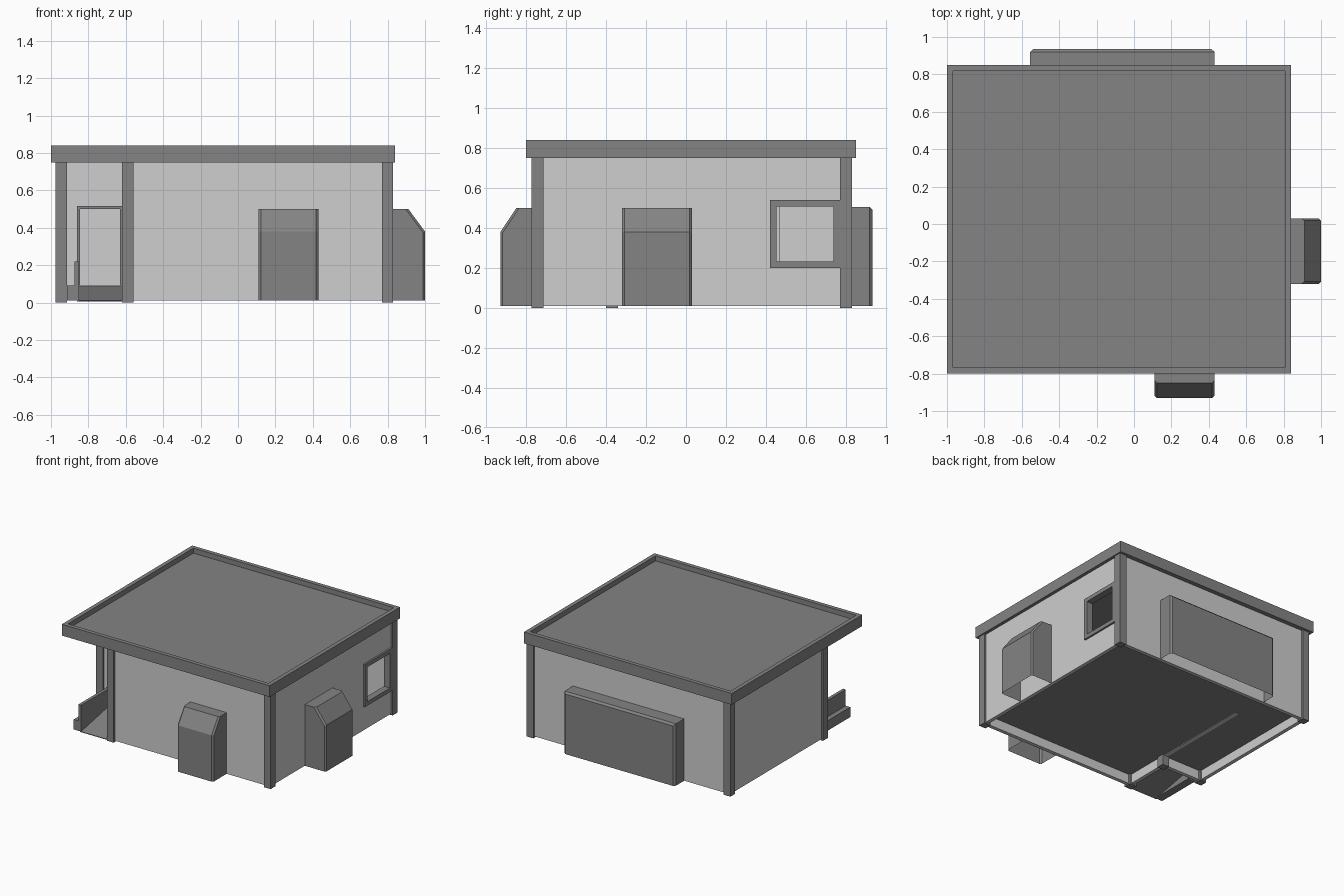
import bpy, bmesh, math
from mathutils import Matrix

if "Cube" in bpy.data.objects:
    bpy.data.objects.remove(bpy.data.objects["Cube"])


def material(name, v):
    m = bpy.data.materials.new(name)
    m.diffuse_color = (v, v, v, 1)
    m.use_nodes = True
    m.node_tree.nodes["Principled BSDF"].inputs["Base Color"].default_value = m.diffuse_color
    return m


GREY = material("mid grey trim", 0.23)
LIGHT = material("light grey wall", 0.62)


def finish(name, bm, mat):
    bmesh.ops.recalc_face_normals(bm, faces=bm.faces[:])
    me = bpy.data.meshes.new(name)
    bm.to_mesh(me)
    bm.free()
    ob = bpy.data.objects.new(name, me)
    bpy.context.collection.objects.link(ob)
    me.materials.append(mat)
    return ob


def add_box(bm, x0, x1, y0, y1, z0, z1):
    m = Matrix.Translation(((x0 + x1) / 2, (y0 + y1) / 2, (z0 + z1) / 2))
    m = m @ Matrix.Diagonal((x1 - x0, y1 - y0, z1 - z0, 1))
    return bmesh.ops.create_cube(bm, size=1, matrix=m)["verts"]


def box(name, mat, *dims):
    bm = bmesh.new()
    add_box(bm, *dims)
    return finish(name, bm, mat)


def cut(target, *dims):
    cutter = box("cutter", GREY, *dims)
    cutter.hide_render = True
    cutter.hide_viewport = True
    mod = target.modifiers.new("opening", "BOOLEAN")
    mod.operation = "DIFFERENCE"
    mod.solver = "EXACT"
    mod.object = cutter


def extrude_profile(name, mat, pts, a, b, axis, chamfer=0.0):
    """Extrude an (out, z) profile from a to b; axis 'x' or 'y' is the extrusion axis."""
    bm = bmesh.new()
    place = (lambda t, o, z: (t, o, z)) if axis == "x" else (lambda t, o, z: (o, t, z))
    face = bm.faces.new([bm.verts.new(place(a, o, z)) for o, z in pts])
    ext = bmesh.ops.extrude_face_region(bm, geom=[face])
    moved = [g for g in ext["geom"] if isinstance(g, bmesh.types.BMVert)]
    bmesh.ops.translate(bm, verts=moved, vec=place(b - a, 0, 0))
    if chamfer:
        # soften the outermost edges, then open the hollow underside
        k = 1 if axis == "x" else 0
        far = max(abs(o) for o, z in pts)
        top = max(z for o, z in pts)
        out = [e for e in bm.edges
               if max(abs(v.co[k]) for v in e.verts) > far - 1e-4
               and sum(v.co.z for v in e.verts) / 2 > 0.1
               and abs(e.verts[0].co[1 - k] - e.verts[1].co[1 - k]) < 1e-4]
        if len(pts) == 4:
            out = [e for e in bm.edges if all(abs(v.co[k]) > far - 1e-4 for v in e.verts)
                   and max(v.co.z for v in e.verts) > top - 1e-4]
        bmesh.ops.bevel(bm, geom=out, offset=chamfer, segments=1, affect="EDGES")
        bmesh.ops.recalc_face_normals(bm, faces=bm.faces[:])
        low = min(z for o, z in pts)
        under = [f for f in bm.faces if all(abs(v.co.z - low) < 1e-4 for v in f.verts)]
        bmesh.ops.delete(bm, geom=under, context="FACES")
    return finish(name, bm, mat)


# Flat roof with recessed top inside a parapet
bm = bmesh.new()
add_box(bm, -1, 0.84, -0.80, 0.85, 0.75, 0.84)
top = max(bm.faces, key=lambda f: f.calc_center_median().z)
bmesh.ops.inset_region(bm, faces=[top], thickness=0.046)
ext = bmesh.ops.extrude_discrete_faces(bm, faces=[top])
bmesh.ops.translate(bm, verts=ext["faces"][0].verts[:], vec=(0, 0, -0.04))
finish("roof", bm, GREY)

# Square pillars at every corner of the notched plan
L, N, R = -0.945, -0.59, 0.80
F, P, B = -0.743, -0.37, 0.80
for name, x, y in [("front_right", R, F), ("front_left", N, F), ("porch_inner", N, P),
                   ("porch_outer", L, P), ("back_left", L, B), ("back_right", R, B)]:
    box(name + "_pillar", GREY, x - 0.03, x + 0.03, y - 0.03, y + 0.03, 0, 0.76)

# Walls between pillars
T = 0.015
Z = (0.01, 0.755)
box("front_wall", LIGHT, N, R, F - T, F + T, *Z)
box("back_wall", LIGHT, L, R, B - T, B + T, *Z)
box("left_wall", LIGHT, L - T, L + T, P, B, *Z)
box("porch_side_wall", LIGHT, N - T, N + T, F, P, *Z)
box("inner_partition", LIGHT, N - T, N + T, P, 0.47, 0.08, 0.755)
right = box("right_wall", LIGHT, R - T, R + T, F, B, *Z)
cut(right, 0.7, 0.9, 0.435, 0.755, 0.215, 0.525)
door_wall = box("door_wall", LIGHT, L, N, P - T, P + T, *Z)
cut(door_wall, -0.855, -0.625, -0.45, -0.3, 0.09, 0.51)

# Window frame
bm = bmesh.new()
for d in [(0.42, 0.77, 0.20, 0.232), (0.42, 0.77, 0.508, 0.54),
          (0.42, 0.452, 0.232, 0.508), (0.738, 0.77, 0.232, 0.508)]:
    add_box(bm, 0.775, 0.829, *d)
finish("window_frame", bm, GREY)

# Door frame
bm = bmesh.new()
for x0, x1, z0, z1 in [(-0.862, -0.846, 0.09, 0.517), (-0.632, -0.616, 0.09, 0.517),
                       (-0.846, -0.632, 0.501, 0.517)]:
    add_box(bm, x0, x1, P - 0.025, P + 0.025, z0, z1)
finish("door_frame", bm, GREY)

# Raised floor slabs
box("main_floor", GREY, N, R - T, F + T, B - T, 0.085, 0.09)
box("entry_floor", GREY, L + T, N, P, B - T, 0.085, 0.09)

# Porch ramp with curb and low side rail
extrude_profile("ramp", GREY, [(-0.77, 0.005), (P, 0.085), (P, 0.09), (-0.77, 0.01)],
                -0.86, -0.605, "x")
box("ramp_curb", GREY, -0.915, -0.85, -0.77, -0.40, 0.01, 0.09)
box("ramp_rail", GREY, -0.875, -0.85, -0.77, -0.40, 0.09, 0.22)

# Hollow outside housings: two with sloped tops, one plain at the back
slope = [(0.0, 0.01), (0.0, 0.5), (0.1, 0.5), (0.18, 0.38), (0.18, 0.01)]
extrude_profile("front_housing", GREY, [(-0.75 - o, z) for o, z in slope],
                0.11, 0.43, "x", 0.012)
extrude_profile("right_housing", GREY, [(0.80 + o * 1.11, z) for o, z in slope],
                -0.32, 0.03, "y", 0.012)
extrude_profile("back_housing", GREY,
                [(0.80, 0.01), (0.80, 0.505), (0.935, 0.505), (0.935, 0.01)],
                -0.555, 0.43, "x", 0.015)
